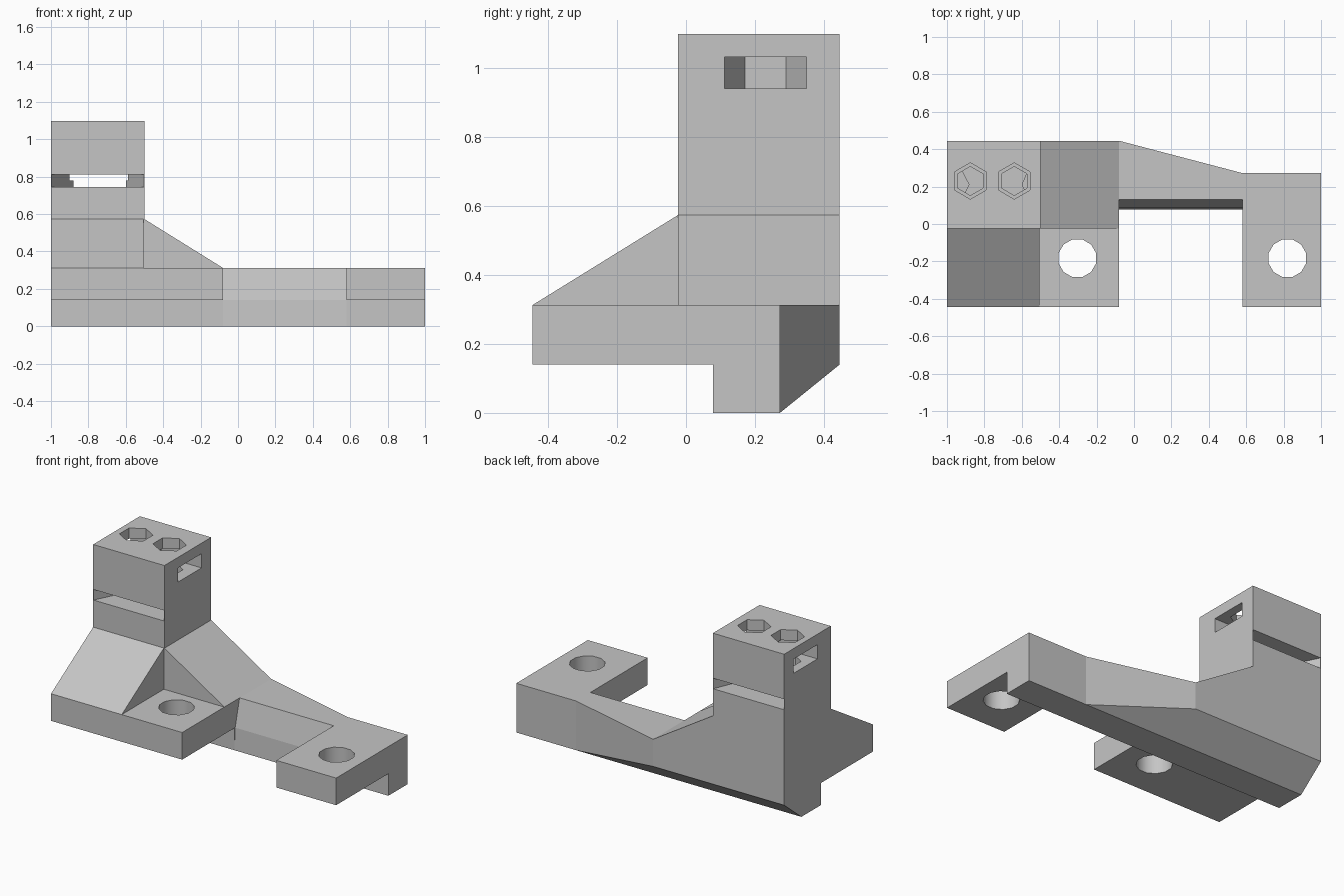
import bpy, bmesh, math
from mathutils import Vector

if "Cube" in bpy.data.objects:
    bpy.data.objects.remove(bpy.data.objects["Cube"], do_unlink=True)

gray = bpy.data.materials.new("light_gray")
gray.use_nodes = True
gray.diffuse_color = (0.56, 0.56, 0.56, 1)
gray.node_tree.nodes["Principled BSDF"].inputs["Base Color"].default_value = gray.diffuse_color


def finish(name, bm):
    bmesh.ops.recalc_face_normals(bm, faces=bm.faces[:])
    mesh = bpy.data.meshes.new(name)
    bm.to_mesh(mesh)
    bm.free()
    mesh.materials.append(gray)
    obj = bpy.data.objects.new(name, mesh)
    bpy.context.collection.objects.link(obj)
    return obj


def hull(name, points):
    bm = bmesh.new()
    for p in points:
        bm.verts.new(p)
    bmesh.ops.convex_hull(bm, input=bm.verts[:])
    bmesh.ops.dissolve_limit(bm, angle_limit=0.01, verts=bm.verts[:], edges=bm.edges[:])
    return finish(name, bm)


def box(name, xs, ys, zs):
    return hull(name, [(x, y, z) for x in xs for y in ys for z in zs])


def prism(name, outline, z0, z1):
    bm = bmesh.new()
    face = bm.faces.new([bm.verts.new((x, y, z0)) for x, y in outline])
    ext = bmesh.ops.extrude_face_region(bm, geom=[face])
    top = [v for v in ext["geom"] if isinstance(v, bmesh.types.BMVert)]
    bmesh.ops.translate(bm, verts=top, vec=Vector((0, 0, z1 - z0)))
    return finish(name, bm)


def ring(cx, cy, r, sides, turn):
    angles = [turn + i * math.tau / sides for i in range(sides)]
    return [(cx + r * math.cos(a), cy + r * math.sin(a)) for a in angles]


def cut(target, cutter):
    cutter.hide_render = True
    mod = target.modifiers.new("cut", "BOOLEAN")
    mod.operation = "DIFFERENCE"
    mod.solver = "EXACT"
    mod.object = cutter
    with bpy.context.temp_override(object=target, active_object=target):
        bpy.ops.object.modifier_apply(modifier=mod.name)
    bpy.data.objects.remove(cutter, do_unlink=True)


# Key positions shared by the parts
FRONT, BACK, STEP, RAIL_BACK = -0.445, 0.445, 0.078, 0.272
LOW, TOP, SHOULDER, PEAK = 0.14, 0.312, 0.573, 1.097
LEDGE, TOWER_X, TOWER_Y, MOUNT_X = -0.08, -0.5, -0.023, 0.58

# Rail: deep end with chamfered underside, tapering middle, plain end
deep = [(STEP, 0), (STEP, TOP), (BACK, TOP), (BACK, LOW), (RAIL_BACK, 0)]
hull("rail_deep_end", [(x, y, z) for x in (-1, LEDGE) for y, z in deep])
lip = [(STEP, 0), (STEP + 0.008, LOW), (0.13, TOP)]
hull("rail_taper",
     [(LEDGE, y, z) for y, z in lip + deep[2:]]
     + [(MOUNT_X, y, z) for y, z in lip + [(RAIL_BACK, TOP), (RAIL_BACK, 0)]])
box("rail_plain_end", (MOUNT_X, 1), (STEP, RAIL_BACK), (0, TOP))

# Mounting flanges with bolt holes
for name, xs, hole_x in (("right_flange", (-1, LEDGE), -0.303),
                         ("left_flange", (MOUNT_X, 1), 0.82)):
    flange = box(name, xs, (FRONT, STEP), (LOW, TOP))
    cut(flange, prism("bolt_hole", ring(hole_x, -0.183, 0.104, 12, math.pi / 12), 0, 0.5))
    bpy.ops.object.select_all(action="DESELECT")
    flange.select_set(True)
    bpy.context.view_layer.objects.active = flange
    bpy.ops.object.shade_smooth_by_angle(angle=0.6)

# Gussets on the side and front of the tower
hull("side_gusset", [(x, y, z) for y in (TOWER_Y, BACK)
                     for x, z in ((TOWER_X, TOP), (TOWER_X, SHOULDER), (LEDGE, TOP))])
hull("front_gusset", [(x, y, z) for x in (-1, TOWER_X - 0.004)
                      for y, z in ((TOWER_Y, TOP), (TOWER_Y, SHOULDER), (FRONT, TOP))])

# Tower
tower = box("tower", (-1, TOWER_X), (TOWER_Y, BACK), (TOP, PEAK))

# Waisted slot running front to back
mid = (TOWER_Y + BACK) / 2
l, r = -0.998, TOWER_X - 0.002
slot = [(l, -0.1), (l, TOWER_Y), (-0.88, mid), (l, BACK), (l, 0.5),
        (r, 0.5), (r, BACK), (-0.6, mid), (r, TOWER_Y), (r, -0.1)]
cut(tower, prism("strap_slot", slot, 0.745, 0.812))

# Hexagonal screw holes with nut pockets open to the sides
cy, big = 0.23, 0.119
for cx, side in ((-0.875, -1), (-0.64, 1)):
    out, flat = cx + side * 0.3, cx - side * big * math.cos(math.pi / 6)
    pocket = [(cx, cy + big), (out, cy + big), (out, cy - big), (cx, cy - big),
              (flat, cy - big / 2), (flat, cy + big / 2)]
    cut(tower, prism("nut_pocket", pocket, 0.94, 1.03))
    cut(tower, prism("screw_head_hole", ring(cx, cy, 0.097, 6, math.pi / 6), 0.98, 1.2))
    cut(tower, prism("screw_hole", ring(cx, cy, 0.077, 6, math.pi / 6), 0.78, 0.99))
